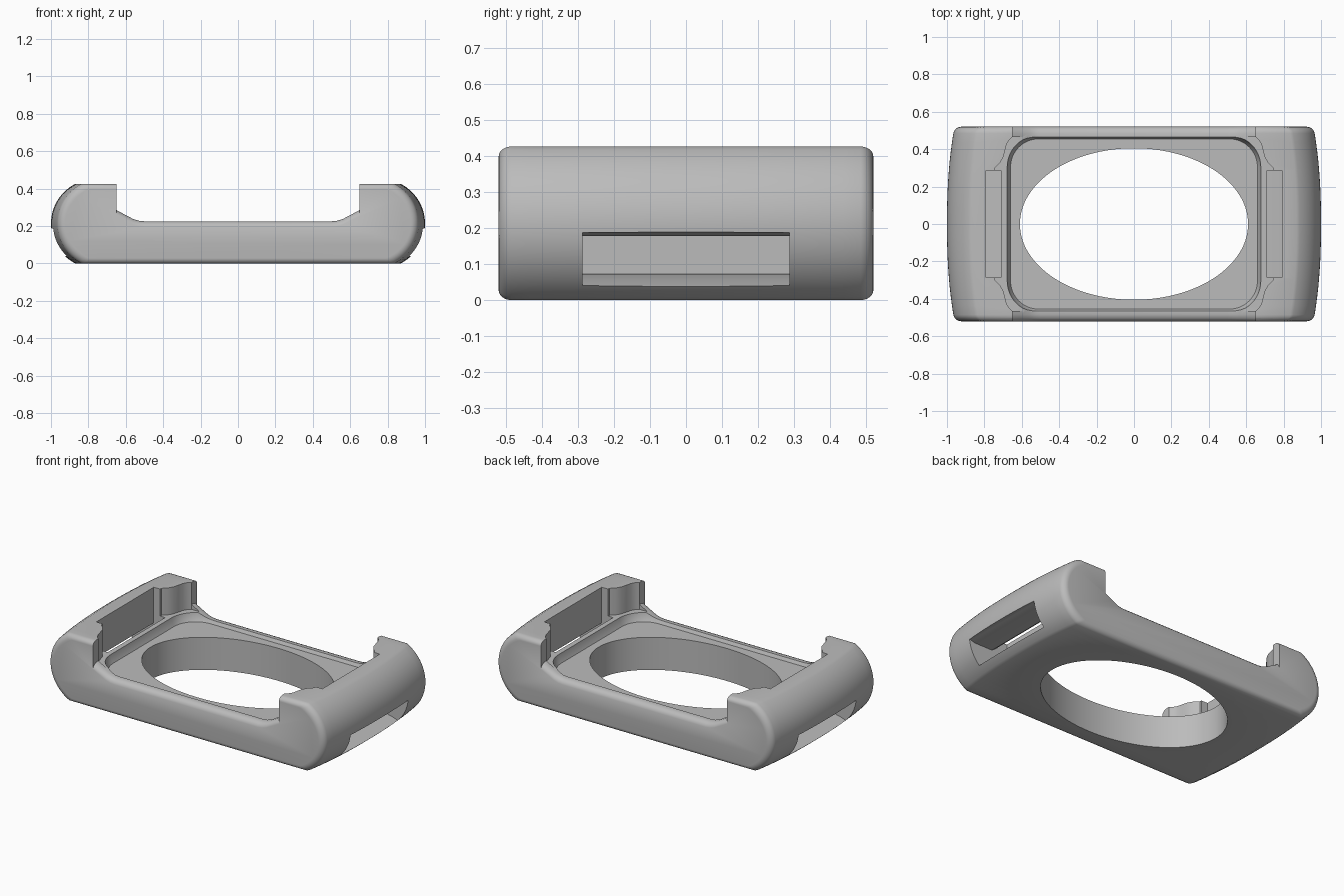
import bpy, bmesh, math

cube = bpy.data.objects.get("Cube")
if cube:
    bpy.data.objects.remove(cube, do_unlink=True)

grey = bpy.data.materials.new("plain_grey")
grey.use_nodes = True
COLOUR = (0.5, 0.5, 0.5, 1)
grey.diffuse_color = COLOUR
grey.node_tree.nodes["Principled BSDF"].inputs["Base Color"].default_value = COLOUR


def loft(name, rings):
    """Skin equal-length rings of points into a closed solid."""
    bm = bmesh.new()
    loops = [[bm.verts.new(p) for p in ring] for ring in rings]
    n = len(loops[0])
    for a, b in zip(loops, loops[1:]):
        for i in range(n):
            j = (i + 1) % n
            bm.faces.new((a[i], a[j], b[j], b[i]))
    bm.faces.new(loops[0])
    bm.faces.new(loops[-1])
    bmesh.ops.recalc_face_normals(bm, faces=bm.faces)
    mesh = bpy.data.meshes.new(name)
    bm.to_mesh(mesh)
    bm.free()
    mesh.materials.append(grey)
    obj = bpy.data.objects.new(name, mesh)
    bpy.context.collection.objects.link(obj)
    return obj


def prism_y(name, pts, half):
    return loft(name, [[(x, y, z) for x, z in pts] for y in (-half, half)])


def prism_z(name, pts, z0, z1):
    return loft(name, [[(x, y, z) for x, y in pts] for z in (z0, z1)])


def arc(cx, cy, rx, ry, a0, a1, n):
    return [(cx + rx * math.cos(math.radians(a0 + (a1 - a0) * i / n)),
             cy + ry * math.sin(math.radians(a0 + (a1 - a0) * i / n)))
            for i in range(n + 1)]


def mirror_x(half):
    return half + [(-x, v) for x, v in reversed(half)]


def rounded_rect(hx, hy, r):
    pts = []
    for k, (sx, sy) in enumerate(((1, 1), (-1, 1), (-1, -1), (1, -1))):
        pts += arc(sx * (hx - r), sy * (hy - r), r, r, k * 90, k * 90 + 90, 12)
    return pts


# Body: side outline swept across the depth, with bowed and filleted ends
HALF_Y, TOP, FILLET = 0.52, 0.425, 0.035
END_R = 0.239
outline = mirror_x(arc(1 - END_R, TOP / 2, END_R, END_R, -63, 63, 28))


def body_ring(y):
    a = abs(y)
    t = max(0, a - (HALF_Y - FILLET))
    drop = FILLET - math.sqrt(max(0, FILLET ** 2 - t ** 2))
    bow = 0.055 * (a / HALF_Y) ** 2.3
    sx = 1 - bow - drop
    sz = 1 - 2 * drop / TOP * 0.8
    mid = TOP / 2
    return [(x * sx if abs(x) > 0.9 else x * (sx + 1) / 2, y, mid + (z - mid) * sz)
            for x, z in outline]


def body_ring_smooth(y):
    a = abs(y)
    t = max(0, a - (HALF_Y - FILLET))
    drop = FILLET - math.sqrt(max(0, FILLET ** 2 - t ** 2))
    inset = 0.04 * (a / HALF_Y) ** 2.3 + drop
    mid = TOP / 2
    return [(x - math.copysign(inset, x), y, mid + (z - mid) * (1 - 1.6 * drop / TOP))
            for x, z in outline]


flat = [HALF_Y - FILLET - 0.0485 * i for i in range(10)]
curve = [HALF_Y - FILLET + FILLET * math.sin(math.radians(15 * i)) for i in range(6, 0, -1)]
half_ys = curve + flat
ys = half_ys + [0] + [-y for y in reversed(half_ys)]
body = loft("case_body", [body_ring_smooth(y) for y in ys])

# Saddle cut between the raised ends, dipping at the outer edges
ramp = [(0.5, 0.225), (0.53, 0.228), (0.56, 0.237), (0.6, 0.258),
        (0.65, 0.285), (0.65, 0.6)]
saddle = mirror_x(ramp)
dips = [(0.6, 0.03), (0.52, 0.03), (0.513, 0.016), (0.503, 0.006), (0.485, 0)]
steps = dips + [(-y, d) for y, d in reversed(dips)]
cutters = [loft("saddle_cutter",
                [[(x, y, z - d if z < 0.5 else z) for x, z in saddle] for y, d in steps])]

# Curved hollow behind the end lugs
edge = [(0.65, 0.465), (0.665, 0.452), (0.682, 0.425), (0.69, 0.39),
        (0.7, 0.355), (0.718, 0.325), (0.745, 0.3), (0.745, 0.0)]
right = [(x, -y) for x, y in edge[:-1]] + [(x, y) for x, y in reversed(edge[:-1])]
cutters.append(prism_z("hollow_cutter", mirror_x(right), 0.255, 0.6))

# Shallow tray with slightly flared walls
cutters.append(loft("tray_cutter", [
    [(x, y, z) for x, y in rounded_rect(0.66 + g, 0.455 + g, 0.15 + g)]
    for g, z in ((0, 0.205), (0.012, 0.228), (0.018, 0.255), (0.018, 0.3))]))

# Oval opening through the floor
cutters.append(prism_z("oval_cutter", arc(0, 0, 0.61, 0.405, 0, 357.5, 143), -0.2, 0.5))

# Strap slots: in through the end, up behind the bar
slot = [(0.71, 0.6), (0.71, 0.075), (0.8, 0.07), (0.88, 0.053), (0.93, 0.035), (1.1, 0.02),
        (1.1, 0.2), (0.975, 0.185), (0.95, 0.177), (0.82, 0.177), (0.79, 0.2), (0.79, 0.6)]
for side, s in (("left", 1), ("right", -1)):
    cutters.append(prism_y(side + "_slot_cutter", [(s * x, z) for x, z in slot], 0.287))

for cutter in cutters:
    mod = body.modifiers.new(cutter.name, "BOOLEAN")
    mod.operation = "DIFFERENCE"
    mod.solver = "EXACT"
    mod.object = cutter

# Bake the cuts and drop the helpers
bpy.context.view_layer.update()
depsgraph = bpy.context.evaluated_depsgraph_get()
result = bpy.data.meshes.new_from_object(body.evaluated_get(depsgraph))
body.modifiers.clear()
body.data = result
for cutter in cutters:
    bpy.data.objects.remove(cutter, do_unlink=True)

bpy.ops.object.select_all(action="DESELECT")
body.select_set(True)
bpy.context.view_layer.objects.active = body
bpy.ops.object.shade_smooth_by_angle(angle=math.radians(30))
